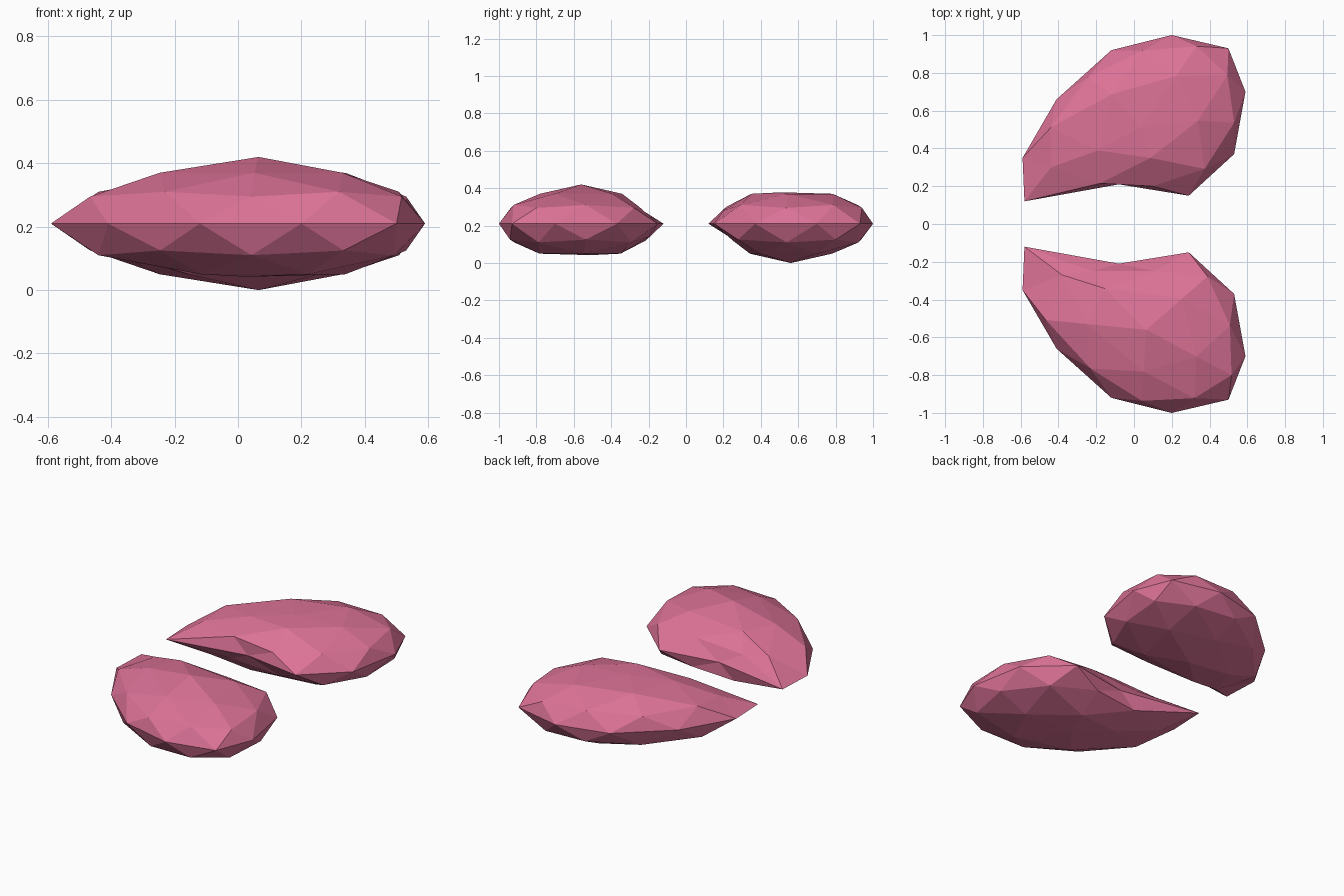
import bpy, math
from mathutils import Vector

if "Cube" in bpy.data.objects:
    bpy.data.objects.remove(bpy.data.objects["Cube"])

# Teardrop outline of one lobe, counter-clockwise, at mid height
OUTLINE = [(.59, .70), (.50, .93), (.20, 1.0), (-.12, .92), (-.41, .66),
           (-.59, .35), (-.58, .12), (-.08, .21), (.29, .15), (.53, .37)]
MID = .21
CENTRE = Vector((.065, .56))
HEIGHT = {100: .21, 85: .16, 53: .10, 45: .085, 0: 0}

# Hand-placed points near the thin tip and hollow side: (edge, level) -> position
TWEAKS = {(5, 85): (-.19, .39, .355), (5, 45): (-.44, .30, .295),
          (5, -53): (-.38, .27, .115), (6, 53): (-.18, .215, .30),
          (6, -45): (-.22, .25, .14), (7, 45): (.10, .20, .28),
          (7, -53): (.11, .25, .12)}


def shape(co):
    """Map a point of the unit icosphere onto the lobe."""
    level = round(co.z * 100)
    if level == 100:
        return Vector((.03, .51, .378))
    if level == -100:
        return Vector((CENTRE.x, CENTRE.y, 0))
    step = (math.degrees(math.atan2(co.y, co.x)) - 18) / 36 % 10
    if level == 0:
        p = OUTLINE[round(step) % 10]
        return Vector((p[0], p[1], MID))
    edge = int(step)
    if (edge, level) in TWEAKS:
        return Vector(TWEAKS[edge, level])
    mid = (Vector(OUTLINE[edge]) + Vector(OUTLINE[(edge + 1) % 10])) / 2
    r = math.hypot(co.x, co.y) / math.cos(math.radians(18))
    p = CENTRE.lerp(mid, r)
    h = min(HEIGHT[abs(level)], .163)
    return Vector((p.x, p.y, MID + math.copysign(h, level)))


mat = bpy.data.materials.new("pink")
mat.diffuse_color = (.72, .17, .31, 1)
mat.use_nodes = True
mat.node_tree.nodes["Principled BSDF"].inputs["Base Color"].default_value = mat.diffuse_color

# Back lobe from a squashed icosphere
bpy.ops.mesh.primitive_ico_sphere_add(subdivisions=2, radius=1)
back = bpy.context.object
back.name = "back_lobe"
for v in back.data.vertices:
    v.co = shape(v.co.normalized())
back.data.materials.append(mat)

# Front lobe is the same piece turned over about the x axis
front = bpy.data.objects.new("front_lobe", back.data.copy())
bpy.context.collection.objects.link(front)
for v in front.data.vertices:
    v.co = (v.co.x, -v.co.y, 2 * MID - v.co.z)
